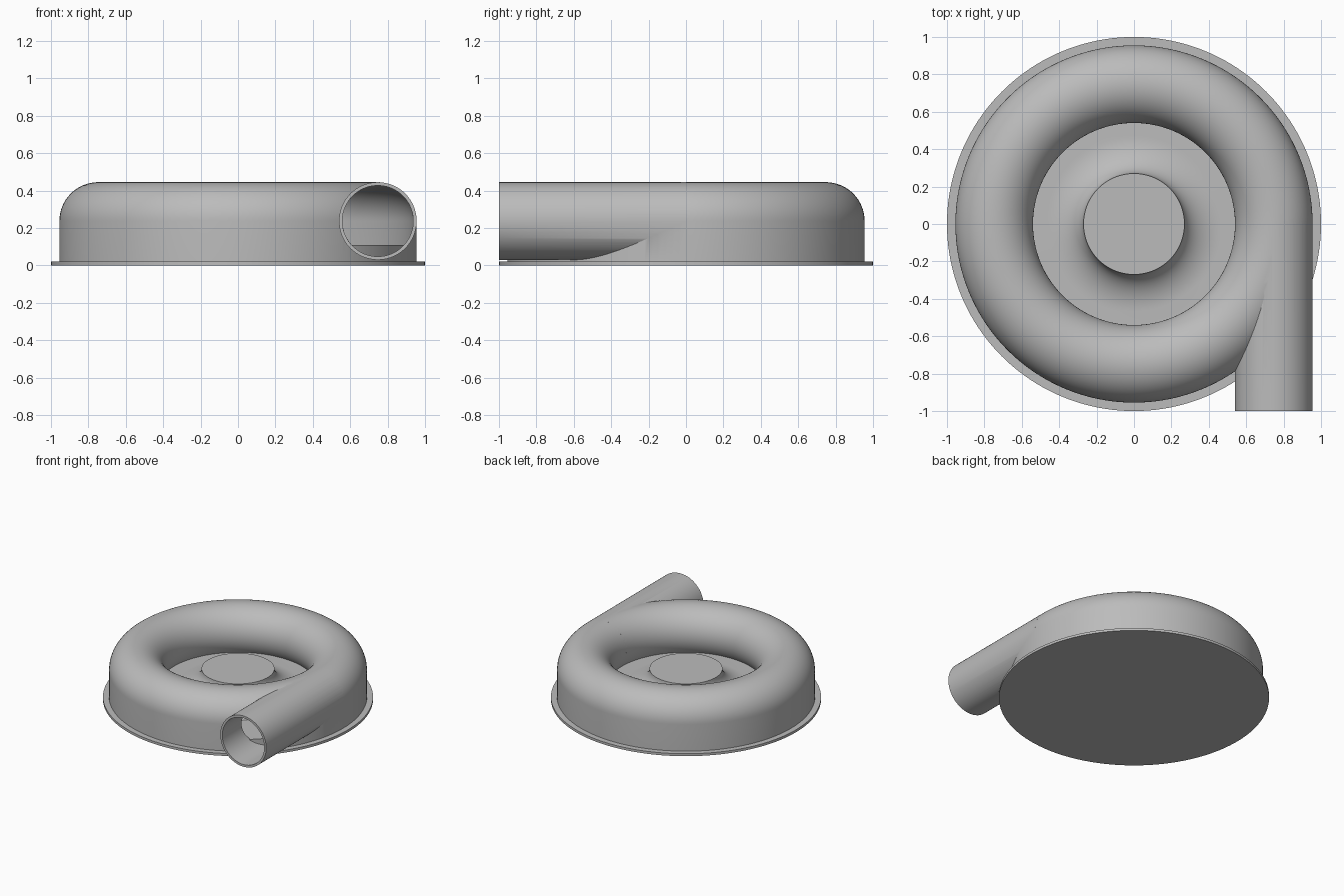
import bpy, bmesh, math
from mathutils import Matrix

if "Cube" in bpy.data.objects:
    bpy.data.objects.remove(bpy.data.objects["Cube"])

RING, TUBE, WALL = 0.7475, 0.2075, 0.018   # ring radius, duct radius, shell thickness
MID, FLOOR, PLATE = 0.2375, 0.11, 0.02     # duct centre, inner floor, base plate heights
SEGS = 160

grey = bpy.data.materials.new("light grey")
grey.use_nodes = True
colour = (0.5, 0.5, 0.5, 1)
grey.diffuse_color = colour
grey.node_tree.nodes["Principled BSDF"].inputs["Base Color"].default_value = colour


def finish(name, bm):
    bmesh.ops.recalc_face_normals(bm, faces=bm.faces)
    mesh = bpy.data.meshes.new(name)
    bm.to_mesh(mesh)
    bm.free()
    mesh.materials.append(grey)
    obj = bpy.data.objects.new(name, mesh)
    bpy.context.collection.objects.link(obj)
    return obj


def lathe(name, profile):
    """Revolve a closed (radius, height) loop around z; radius 0 becomes a pole."""
    bm = bmesh.new()
    rings = []
    for r, z in profile:
        if r == 0:
            rings.append([bm.verts.new((0, 0, z))] * SEGS)
        else:
            rings.append([bm.verts.new((r * math.cos(i * math.tau / SEGS),
                                        r * math.sin(i * math.tau / SEGS), z))
                          for i in range(SEGS)])
    for a, b in zip(rings, rings[1:] + rings[:1]):
        for i in range(SEGS):
            j = (i + 1) % SEGS
            corners = list(dict.fromkeys((a[i], a[j], b[j], b[i])))
            if len(corners) > 2:
                bm.faces.new(corners)
    return finish(name, bm)


def pipe(name, radius, y0, y1):
    bm = bmesh.new()
    spot = Matrix.Translation((RING, (y0 + y1) / 2, MID)) @ Matrix.Rotation(math.pi / 2, 4, 'X')
    bmesh.ops.create_cone(bm, cap_ends=True, segments=96, radius1=radius,
                          radius2=radius, depth=y1 - y0, matrix=spot)
    return finish(name, bm)


def dome(radius, bottom):
    """Duct section: straight outer wall, round top, inner side curling under."""
    end = math.pi + math.asin((MID - FLOOR) / radius)
    arc = [(RING + radius * math.cos(end * k / 40), MID + radius * math.sin(end * k / 40))
           for k in range(41)]
    return [(RING + radius, bottom)] + arc + [(arc[-1][0], bottom)]


def boolean(target, tool, operation):
    mod = target.modifiers.new(operation.lower(), 'BOOLEAN')
    mod.operation, mod.object, mod.solver = operation, tool, 'EXACT'
    bpy.context.view_layer.objects.active = target
    bpy.ops.object.modifier_apply(modifier=mod.name)
    bpy.data.objects.remove(tool)


# Spiral housing with its outlet pipe, hollowed out
housing = lathe("housing", dome(TUBE, PLATE - 0.005))
boolean(housing, pipe("outlet_pipe", TUBE, -1, 0), 'UNION')
boolean(housing, lathe("cavity", dome(TUBE - WALL, PLATE - 0.015)), 'DIFFERENCE')
boolean(housing, pipe("bore", TUBE - WALL, -1.1, -0.01), 'DIFFERENCE')

# Base plate
base = lathe("base_plate", [(0, 0), (1, 0), (1, PLATE), (0, PLATE)])

# Raised floor flaring up into the centre hub
HUB, TOP, FLARE = 0.27, 0.25, 0.2
flare = [(HUB + FLARE * (1 - math.cos(t)), TOP - (TOP - FLOOR) * math.sin(t))
         for t in (k * math.pi / 32 for k in range(17))]
edge = RING + TUBE - WALL / 2
hub = lathe("floor_and_hub", [(0, TOP)] + flare + [(edge, FLOOR), (edge, PLATE / 2), (0, PLATE / 2)])

# Smooth shading with crisp edges
for obj in (housing, base, hub):
    bpy.ops.object.select_all(action='DESELECT')
    obj.select_set(True)
    bpy.context.view_layer.objects.active = obj
    bpy.ops.object.shade_smooth_by_angle(angle=math.radians(30))
